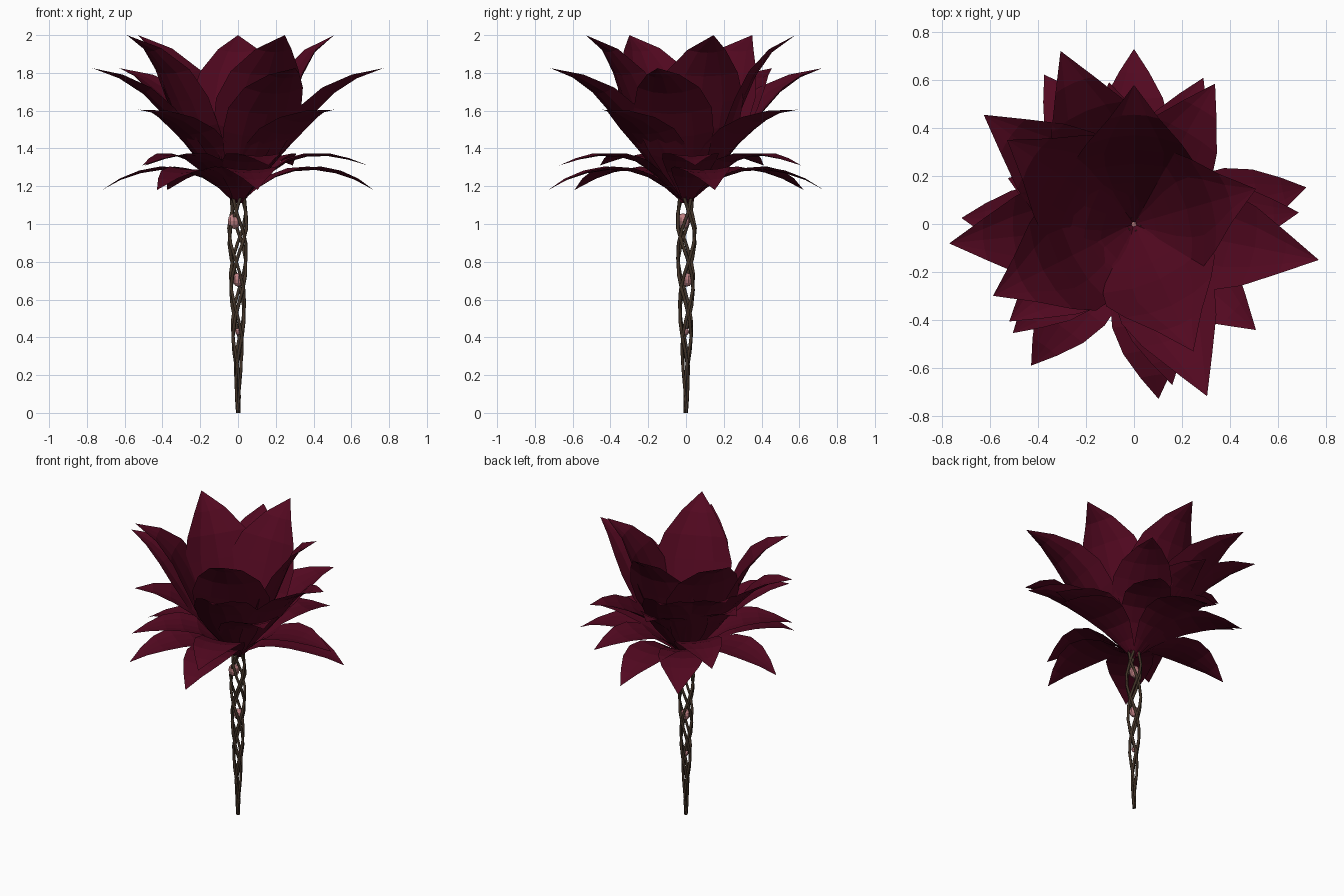
import bpy, math
from mathutils import Vector

if "Cube" in bpy.data.objects:
    bpy.data.objects.remove(bpy.data.objects["Cube"])


def mat(name, rgb):
    m = bpy.data.materials.new(name)
    m.diffuse_color = (*rgb, 1)
    m.use_nodes = True
    m.node_tree.nodes["Principled BSDF"].inputs["Base Color"].default_value = m.diffuse_color
    return m


PETAL = mat("dark crimson", (0.085, 0.0025, 0.0145))
VINE = mat("vine brown", (0.052, 0.032, 0.02))
BEAD = mat("dusty pink", (0.52, 0.22, 0.23))


def resample(pts, n):
    """Even points along a polyline profile of (radius, height)."""
    pts = [Vector(p) for p in pts]
    lens = [(b - a).length for a, b in zip(pts, pts[1:])]
    out = []
    for i in range(n + 1):
        d = sum(lens) * i / n
        for a, b, l in zip(pts, pts[1:], lens):
            if d <= l + 1e-6:
                out.append(a.lerp(b, min(1, d / l)))
                break
            d -= l
    return out


WIDTHS = [0.12, 0.42, 0.75, 0.96, 1.0, 0.8, 0.42, 0.0]   # half width from base to tip


def petal(name, profile, angle, radius, half, cup):
    k = radius / profile[-1][0]
    line = resample([(r * k, z) for r, z in profile], 7)
    ca, sa = math.cos(math.radians(angle)), math.sin(math.radians(angle))
    verts, faces = [], []
    for i, p in enumerate(line):
        t = (line[min(i + 1, 7)] - line[max(i - 1, 0)]).normalized()
        w = WIDTHS[i] * half
        for s in (-1, -0.5, 0, 0.5, 1):
            lift = cup * w * s * s          # edges curl up and inwards
            r, z, y = p.x - t.y * lift, p.y + t.x * lift, s * w
            verts.append((r * ca - y * sa, r * sa + y * ca, min(z, 2.0)))
    for i in range(7):
        for j in range(4):
            a = i * 5 + j
            faces.append((a, a + 5, a + 6, a + 1))
    me = bpy.data.meshes.new(name)
    me.from_pydata(verts, [], faces)
    me.materials.append(PETAL)
    me.validate()
    bpy.context.collection.objects.link(bpy.data.objects.new(name, me))


# Petal layers: profile (radius, height), half width, cup, {angle: tip radius}
layers = {
    "lowest_petal": (
        [(0.01, 1.11), (0.1, 1.19), (0.2, 1.25), (0.32, 1.285), (0.45, 1.287), (0.6, 1.25), (0.73, 1.18)],
        0.15, 0.12, {12: 0.735, 90: 0.73, 121: 0.727, 178: 0.72, 234: 0.73, 278: 0.737}),
    "lower_petal": (
        [(0.01, 1.11), (0.14, 1.25), (0.27, 1.34), (0.4, 1.365), (0.52, 1.355), (0.67, 1.31)],
        0.15, 0.12, {4: 0.69, 64.6: 0.675, 140: 0.64, 222: 0.68, 283.4: 0.69}),
    "middle_petal": (
        [(0.01, 1.11), (0.13, 1.28), (0.27, 1.43), (0.4, 1.52), (0.52, 1.58), (0.67, 1.605)],
        0.19, 0.2, {-41: 0.674, 60: 0.676, 100: 0.6, 160: 0.56, 218: 0.66}),
    "upper_petal": (
        [(0.01, 1.11), (0.15, 1.27), (0.3, 1.45), (0.44, 1.63), (0.58, 1.75), (0.78, 1.825)],
        0.21, 0.25, {-11: 0.785, 113: 0.784, 144: 0.775, 186: 0.775, 293: 0.78}),
    "inner_petal": (
        [(0.01, 1.11), (0.14, 1.3), (0.27, 1.52), (0.35, 1.72), (0.43, 1.88), (0.6, 2.0)],
        0.25, 0.22, {16: 0.53, 90: 0.58, 146.5: 0.635, 207: 0.66, 295: 0.586}),
}
for name, (profile, half, cup, tips) in layers.items():
    for i, (ang, rad) in enumerate(tips.items()):
        petal(f"{name}_{i + 1}", profile, ang, rad, half, cup)


# Braided stem: three strands each way round, tapering to the foot
def stem_radius(z):
    keys = [(0, 0.006), (0.2, 0.014), (0.4, 0.028), (0.7, 0.04), (1.0, 0.05), (1.14, 0.035)]
    for (z0, r0), (z1, r1) in zip(keys, keys[1:]):
        if z <= z1 + 1e-6:
            return r0 + (r1 - r0) * (z - z0) / (z1 - z0)
    return keys[-1][1]


for way in (1, -1):
    for k in range(3):
        cu = bpy.data.curves.new("vine", 'CURVE')
        cu.dimensions = '3D'
        cu.bevel_depth = 0.009
        cu.bevel_resolution = 1
        cu.use_fill_caps = True
        sp = cu.splines.new('POLY')
        n = 14
        sp.points.add(n)
        for i in range(n + 1):
            z = 1.14 * i / n
            a = way * z / 0.8 * math.tau + k * math.tau / 3 + 0.3
            r = stem_radius(z)
            sp.points[i].co = (r * math.cos(a), r * math.sin(a), z, 1)
            sp.points[i].radius = 0.7 + 0.3 * min(1, z / 0.4)
        cu.materials.append(VINE)
        o = bpy.data.objects.new(f"stem_vine_{k + 1}_{'left' if way > 0 else 'right'}", cu)
        bpy.context.collection.objects.link(o)

# Pink beads caught inside the braid
for i, (x, y, z, r) in enumerate([(-0.02, -0.016, 1.015, 0.036), (0.002, 0.004, 0.705, 0.032),
                                  (0, 0, 0.43, 0.016)]):
    bpy.ops.mesh.primitive_uv_sphere_add(segments=10, ring_count=6, radius=r, location=(x, y, z))
    o = bpy.context.object
    o.name = f"bead_{i + 1}"
    o.scale.z = 1.15
    o.data.materials.append(BEAD)
